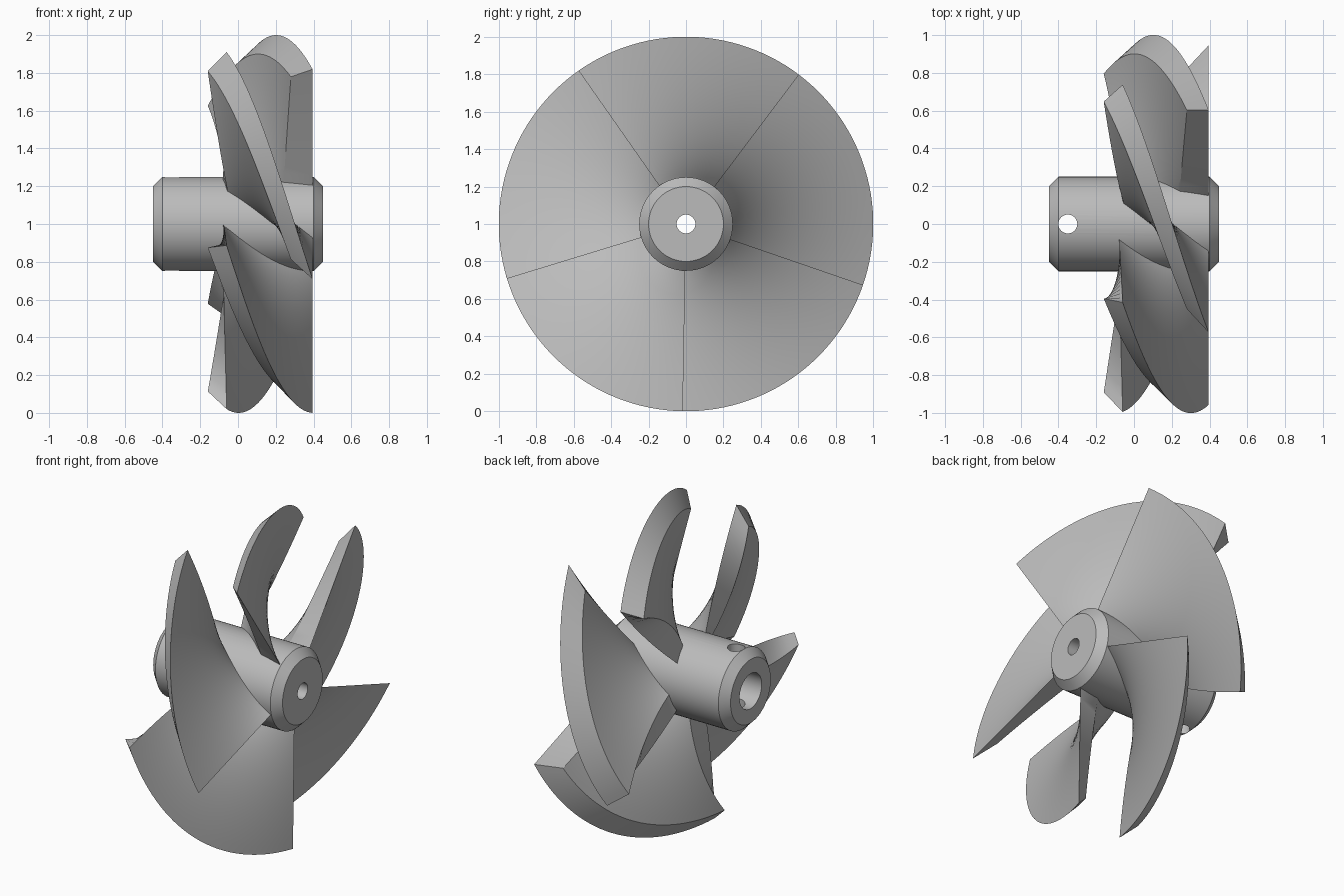
import bpy, bmesh
from math import sin, cos, radians, tau
from mathutils import Matrix

if "Cube" in bpy.data.objects:
    bpy.data.objects.remove(bpy.data.objects["Cube"])

GREY = (0.5, 0.5, 0.5, 1)
metal = bpy.data.materials.new("plain_grey")
metal.use_nodes = True
metal.diffuse_color = GREY
metal.node_tree.nodes["Principled BSDF"].inputs["Base Color"].default_value = GREY

AXIS_Z = 1.0
STEPS, SPANS = 32, 16


def lerp(a, b, t):
    return a + (b - a) * t


def finish(bm, name):
    bmesh.ops.recalc_face_normals(bm, faces=bm.faces)
    mesh = bpy.data.meshes.new(name)
    bm.to_mesh(mesh)
    bm.free()
    mesh.materials.append(metal)
    obj = bpy.data.objects.new(name, mesh)
    bpy.context.collection.objects.link(obj)
    return obj


def activate(obj):
    bpy.ops.object.select_all(action='DESELECT')
    obj.select_set(True)
    bpy.context.view_layer.objects.active = obj


def smooth(obj):
    activate(obj)
    bpy.ops.object.shade_smooth_by_angle(angle=radians(30))


# Hub: chamfered cylinder turned about x, with a stepped bore
bm = bmesh.new()
profile = [(-0.45, 0.11), (-0.45, 0.2), (-0.4, 0.25), (0.4, 0.25),
           (0.45, 0.2), (0.45, 0.05), (0.25, 0.05), (0.25, 0.11)]
verts = [bm.verts.new((x, 0, r)) for x, r in profile]
edges = [bm.edges.new((verts[i - 1], verts[i])) for i in range(len(verts))]
bmesh.ops.spin(bm, geom=verts + edges, axis=(1, 0, 0), cent=(0, 0, 0),
               angle=tau, steps=64, use_merge=True)
bmesh.ops.remove_doubles(bm, verts=bm.verts, dist=0.0001)
bmesh.ops.translate(bm, verts=bm.verts, vec=(0, 0, AXIS_Z))
hub = finish(bm, "hub")

# Cross pin hole through the hub
bm = bmesh.new()
bmesh.ops.create_cone(bm, cap_ends=True, segments=32, radius1=0.05, radius2=0.05,
                      depth=1, matrix=Matrix.Translation((-0.35, 0, AXIS_Z)))
cutter = finish(bm, "pin_hole_cutter")
cutter.hide_render = True
cut = hub.modifiers.new("pin_hole", 'BOOLEAN')
cut.operation = 'DIFFERENCE'
cut.object = cutter
cut.solver = 'EXACT'
activate(hub)
bpy.ops.object.modifier_apply(modifier=cut.name)
bpy.data.objects.remove(cutter)
smooth(hub)


def blade_point(start, r, turn, x):
    a = radians(start - turn)
    return (x, r * cos(a), AXIS_Z + r * sin(a))


def front_point(start, u, v):
    turn = u * lerp(88, 82.5, v)
    return blade_point(start, lerp(0.22, 1.0, v), turn,
                       lerp(0.395, lerp(-0.08, -0.06, v), u))


def back_point(start, u, v):
    turn = lerp(lerp(7, 5, v), lerp(60, 81, v), u)
    return blade_point(start, lerp(0.22, 0.9, v), turn,
                       lerp(lerp(0.24, 0.28, v), lerp(-0.05, -0.16, v), u))


# Five helical blades, each a twisted slab with a sloping rim
for k in range(5):
    start = 53 + 72 * k
    bm = bmesh.new()
    rings = []
    for i in range(STEPS + 1):
        u = i / STEPS
        row = [front_point(start, u, j / SPANS) for j in range(SPANS + 1)]
        row += [back_point(start, u, j / SPANS) for j in range(SPANS, -1, -1)]
        rings.append([bm.verts.new(p) for p in row])
    n = len(rings[0])
    for a, b in zip(rings, rings[1:]):
        for j in range(n):
            m = (j + 1) % n
            bm.faces.new((a[j], a[m], b[m], b[j]))
    for ring in (rings[0], rings[-1]):
        for j in range(SPANS):
            bm.faces.new((ring[j], ring[j + 1], ring[n - 2 - j], ring[n - 1 - j]))
    smooth(finish(bm, "blade_%d" % (k + 1)))
